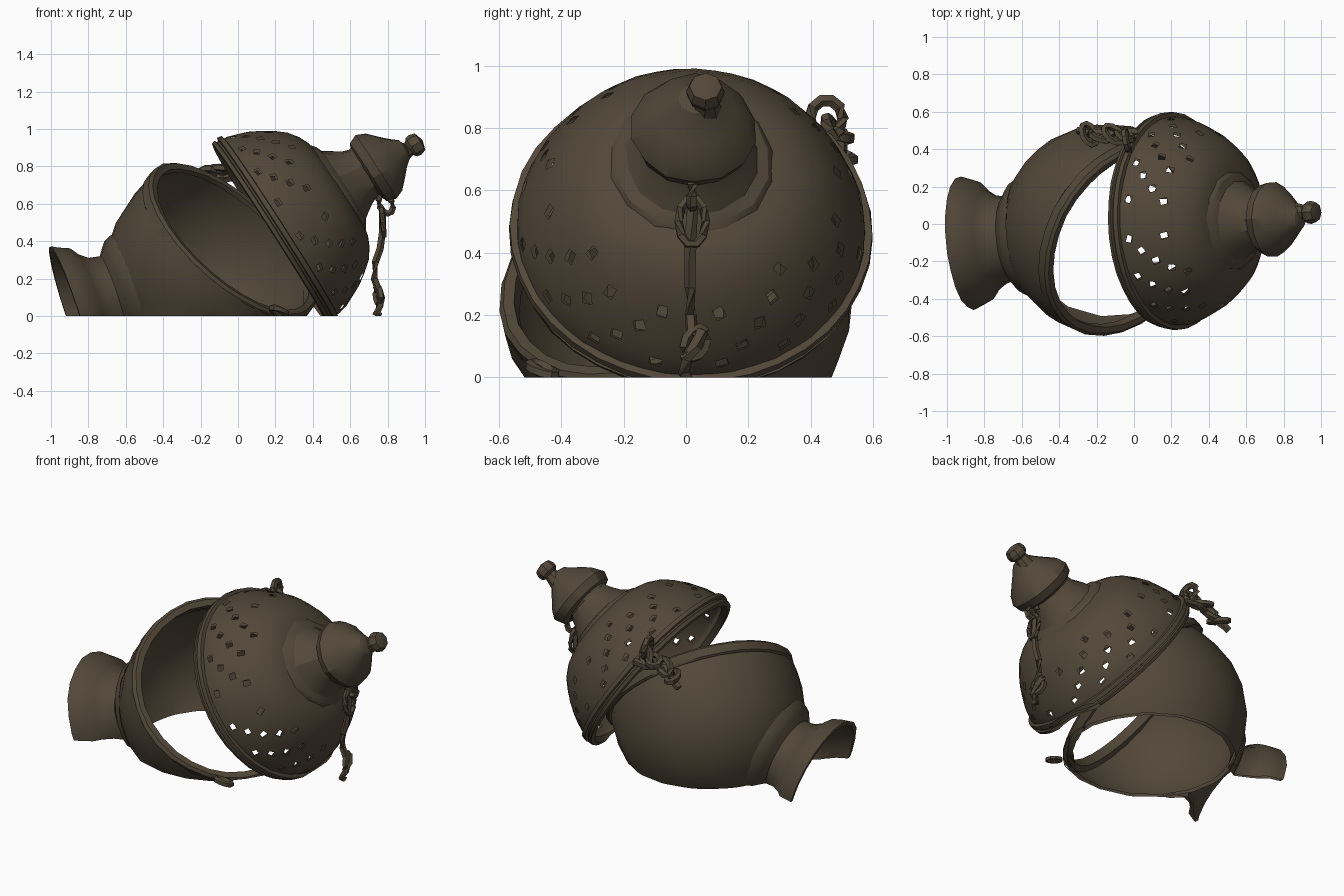
import bpy, bmesh, math, random
from mathutils import Vector, Matrix

if "Cube" in bpy.data.objects:
    bpy.data.objects.remove(bpy.data.objects["Cube"])

random.seed(4)
bronze = bpy.data.materials.new("dark_bronze")
bronze.diffuse_color = (0.085, 0.064, 0.041, 1)
bronze.use_nodes = True
bronze.node_tree.nodes["Principled BSDF"].inputs["Base Color"].default_value = bronze.diffuse_color


def finish(bm, name, clip=True, angle=35):
    """Cut the part at the ground and make it an object."""
    if clip:
        bmesh.ops.bisect_plane(bm, geom=bm.verts[:] + bm.edges[:] + bm.faces[:],
                               plane_co=(0, 0, 0), plane_no=(0, 0, -1), clear_outer=True)
    me = bpy.data.meshes.new(name)
    bm.to_mesh(me)
    bm.free()
    me.materials.append(bronze)
    ob = bpy.data.objects.new(name, me)
    bpy.context.collection.objects.link(ob)
    bpy.ops.object.select_all(action='DESELECT')
    ob.select_set(True)
    bpy.context.view_layer.objects.active = ob
    bpy.ops.object.shade_smooth_by_angle(angle=math.radians(angle))
    return ob


def lathe(name, origin, axis, profile, seg=28, closed=False, jitter=0.0, holes=None, angle=35):
    """Revolve (distance along axis, radius) points about an axis."""
    bm = bmesh.new()
    rot = Vector((0, 0, 1)).rotation_difference(Vector(axis).normalized()).to_matrix()
    rows = []
    for d, r in profile:
        row = []
        for i in range(seg):
            a = math.tau * i / seg
            k = r * (1 + random.uniform(-jitter, jitter))
            row.append(bm.verts.new(Vector(origin) + rot @ Vector((k * math.cos(a), k * math.sin(a), d))))
        rows.append(row)
    pairs = list(zip(rows, rows[1:])) + ([(rows[-1], rows[0])] if closed else [])
    pierced = []
    for j, (lo, hi) in enumerate(pairs):
        for i in range(seg):
            n = (i + 1) % seg
            f = bm.faces.new((lo[i], lo[n], hi[n], hi[i]))
            if holes and holes(j, i):
                pierced.append(f)
    bm.normal_update()
    if pierced:
        # small openings turned to different angles inside their cells
        for f in pierced:
            c = f.calc_center_median()
            t = Matrix.Rotation(random.uniform(-0.5, 0.5), 3, f.normal)
            bmesh.ops.inset_individual(bm, faces=[f], thickness=0.012)
            for v in f.verts:
                v.co = c + t @ ((v.co - c) * 0.72)
        bmesh.ops.delete(bm, geom=pierced, context='FACES')
    bmesh.ops.remove_doubles(bm, verts=bm.verts[:], dist=0.0005)
    if closed:
        bmesh.ops.recalc_face_normals(bm, faces=bm.faces[:])
    return finish(bm, name, angle=angle)


def cord(name, points, radius=0.02, sides=6, cyclic=False):
    """Sweep a small round section along a path."""
    bm = bmesh.new()
    pts = [Vector(p) for p in points]
    n = len(pts)
    rings = []
    for i, p in enumerate(pts):
        a = pts[(i - 1) % n] if cyclic or i else p
        b = pts[(i + 1) % n] if cyclic or i < n - 1 else p
        q = (b - a).to_track_quat('Z', 'Y')
        rings.append([bm.verts.new(p + q @ Vector((radius * math.cos(math.tau * s / sides),
                      radius * math.sin(math.tau * s / sides), 0))) for s in range(sides)])
    for i in range(n if cyclic else n - 1):
        r0, r1 = rings[i], rings[(i + 1) % n]
        for s in range(sides):
            bm.faces.new((r0[s], r0[(s + 1) % sides], r1[(s + 1) % sides], r1[s]))
    if not cyclic:
        bm.faces.new(rings[0][::-1])
        bm.faces.new(rings[-1])
    return finish(bm, name)


def link(name, center, normal, long_r, short_r, thick=0.018, turn=0):
    """Oval chain link."""
    m = Vector(normal).to_track_quat('Z', 'Y').to_matrix() @ Matrix.Rotation(turn, 3, 'Z')
    cord(name, [Vector(center) + m @ Vector((short_r * math.cos(math.tau * i / 10),
         long_r * math.sin(math.tau * i / 10), 0)) for i in range(10)], thick, 5, True)


# bowl: round shell with a tilted opening
BC = Vector((-0.145, -0.025, 0.265))
ON = Vector((0.61, -0.40, 0.68)).normalized()
R = 0.562
outer = [(0.18, 0.548), (0.09, 0.562)]
outer += [(-R * math.sin(a), R * math.cos(a)) for a in [math.radians(t) for t in (0, 15, 30, 45, 60, 75, 90)]]
inner = [(d, max(r - 0.025, 0)) if d > 0 else (d * 0.955, r * 0.955) for d, r in outer][::-1]
lathe("bowl", BC, ON, outer + inner, 26, jitter=0.006, angle=25)

# bowl rim band
RC = BC + Vector((0.0, 0.022, 0.012))
lathe("bowl_rim", RC, ON, [(0.125, 0.555), (0.135, 0.567), (0.185, 0.567), (0.20, 0.55), (0.195, 0.515), (0.14, 0.52)],
      30, closed=True, jitter=0.006)

# foot: flared hollow base
FC = Vector((-0.155, -0.025, 0.272))
FA = (-0.94, -0.10, -0.31)
lathe("foot", FC, FA, [(0.45, 0.32), (0.49, 0.30), (0.515, 0.265), (0.54, 0.23), (0.60, 0.24), (0.65, 0.275),
                       (0.685, 0.32), (0.74, 0.345), (0.78, 0.36), (0.78, 0.335), (0.72, 0.315), (0.65, 0.25),
                       (0.56, 0.21), (0.47, 0.26)], 22, closed=True, jitter=0.01)

# lid: pierced dome, outer and inner skin
LC = Vector((0.195, 0.015, 0.457))
LA = Vector((0.84, 0.03, 0.54))


def pierce(j, i):
    return 1 <= j <= 5 and (i + 2 * j) % 3 == 0 and i % 12 not in (0, 11) and (j < 5 or i % 2)


dome = [(0.0, 0.56), (0.055, 0.558), (0.11, 0.543), (0.165, 0.52), (0.225, 0.49), (0.285, 0.45),
        (0.34, 0.405), (0.38, 0.35), (0.405, 0.295), (0.415, 0.24)]
lathe("lid_dome", LC, LA, dome, 48, jitter=0.004, holes=pierce)
lathe("lid_lining", LC, LA, [(d - 0.012, r - 0.014) for d, r in dome], 48, holes=pierce)

# lid rim band in two steps
lathe("lid_rim", LC, LA, [(-0.035, 0.545), (-0.03, 0.572), (-0.01, 0.578), (-0.005, 0.565), (0.005, 0.565),
                          (0.01, 0.583), (0.035, 0.58), (0.04, 0.55), (0.0, 0.53)], 36, closed=True, jitter=0.004)

# collar, neck and cap on top of the dome
TA = Vector((0.84, 0.025, 0.54))
TC = Vector((0.20, 0.01, 0.45))
lathe("lid_collar", TC + Vector((0, 0, 0.015)), TA,
      [(0.36, 0.285), (0.395, 0.275), (0.42, 0.25), (0.435, 0.215), (0.47, 0.19), (0.52, 0.16),
       (0.56, 0.145), (0.59, 0.15)], 14, jitter=0.03, angle=25)
lathe("lid_cap", TC, TA, [(0.575, 0.14), (0.59, 0.185), (0.64, 0.203), (0.69, 0.178), (0.74, 0.13), (0.78, 0.09),
                          (0.82, 0.055), (0.84, 0.0)], 14, jitter=0.025, angle=25)

# finial knob
lathe("finial", TC + Vector((0, 0.03, -0.015)), TA, [(0.79, 0.055), (0.85, 0.04), (0.865, 0.058), (0.89, 0.062),
                                                    (0.92, 0.052), (0.935, 0.0)], 8, angle=25)

# hanging chain from the cap
link("chain_top_ring", (0.79, 0.02, 0.60), (0, 1, 0), 0.055, 0.035, turn=-0.4)
link("chain_ring", (0.775, 0.02, 0.50), (1, 0, 0.1), 0.075, 0.045, 0.015)
cord("chain_strand", [(0.775, 0.02, 0.57), (0.77, 0.015, 0.45), (0.76, 0.015, 0.36), (0.735, 0.015, 0.29),
                      (0.73, 0.015, 0.20), (0.755, 0.02, 0.13)], 0.02, 5)
link("chain_lower_ring", (0.75, 0.03, 0.11), (1, 0.4, 0), 0.05, 0.035, 0.018, -0.5)
cord("chain_hook", [(0.75, 0.05, 0.15), (0.765, 0.03, 0.10), (0.76, 0.0, 0.06), (0.74, -0.005, 0.01),
                    (0.76, 0.0, 0.0)], 0.022, 5)

# knotted links at the back hinge
link("hinge_loop", (-0.04, 0.45, 0.83), (1, 0.2, 0.1), 0.06, 0.055, 0.02)
for k, (c, nrm, t) in enumerate([((-0.05, 0.475, 0.78), (0.3, 1, 0.4), 0.6),
                                 ((-0.11, 0.48, 0.78), (0.2, 0.4, 1), 1.3),
                                 ((-0.18, 0.47, 0.75), (0.1, 1, 0.5), 0.9),
                                 ((-0.24, 0.48, 0.71), (0.3, 0.3, 1), 1.2)]):
    link("hinge_link_%d" % k, c, nrm, 0.06, 0.036, 0.02, t)
cord("hinge_tail", [(0.02, 0.49, 0.74), (-0.08, 0.50, 0.74), (-0.17, 0.46, 0.74), (-0.27, 0.495, 0.68),
                    (-0.30, 0.50, 0.66)], 0.022, 5)

# small clasp at the front of the rim
link("clasp_ring", (0.22, -0.46, 0.025), (0.3, 0.3, 1), 0.05, 0.035, 0.018)
